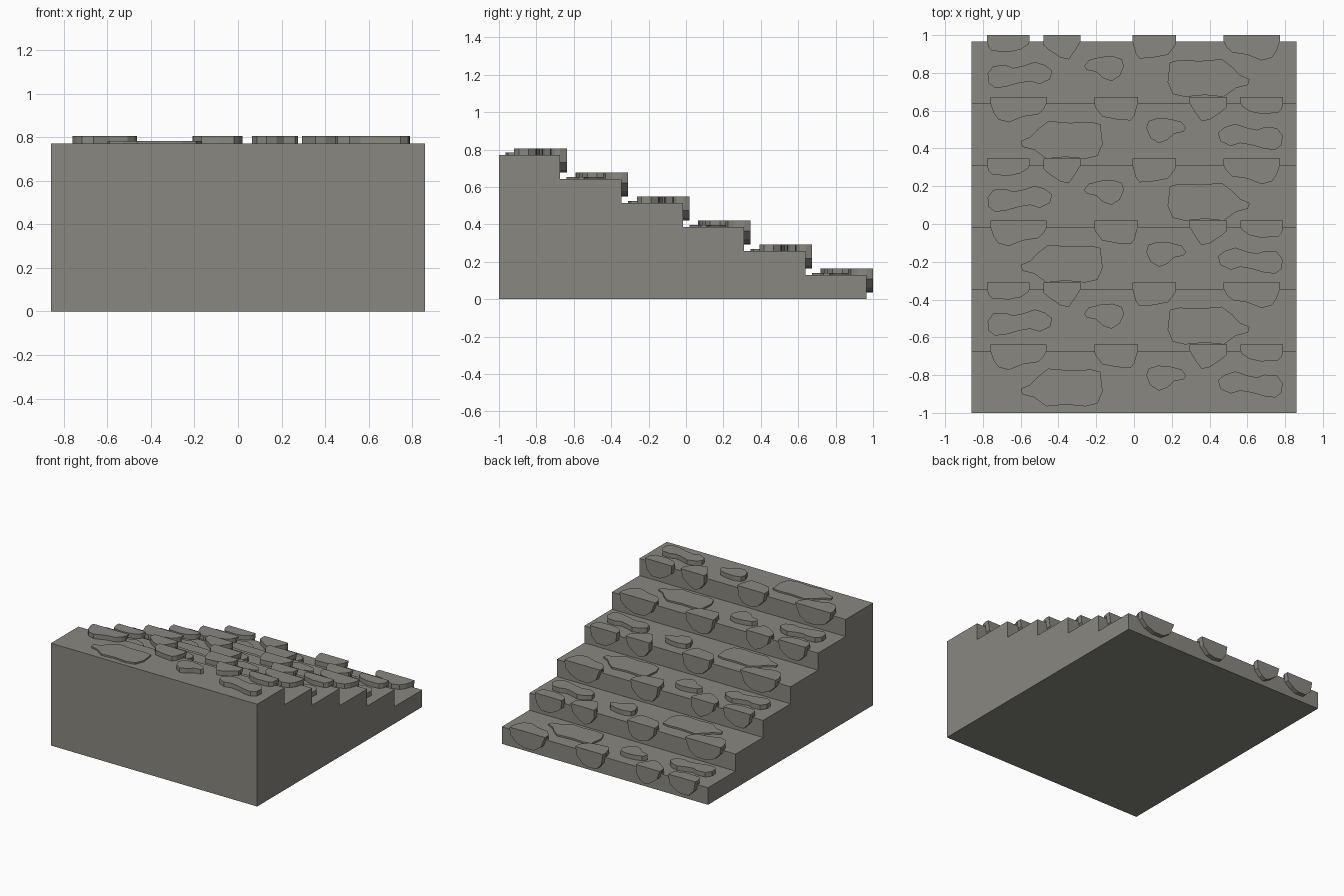
import bpy, bmesh

if "Cube" in bpy.data.objects:
    bpy.data.objects.remove(bpy.data.objects["Cube"])

# Single stone colour
mat = bpy.data.materials.new("weathered grey stone")
mat.diffuse_color = (0.25, 0.245, 0.215, 1)
mat.use_nodes = True
mat.node_tree.nodes["Principled BSDF"].inputs["Base Color"].default_value = mat.diffuse_color

STEPS, HALF_W = 6, 0.86
RISE, RUN = 0.1285, 0.3277
NOSE = 0.035   # how far stones stand out


def prism(bm, base, offset):
    """Extruded polygon from 3D base points."""
    a = [bm.verts.new(p) for p in base]
    b = [bm.verts.new([p[i] + offset[i] for i in range(3)]) for p in base]
    n = len(a)
    bm.faces.new(a)
    bm.faces.new(b[::-1])
    for i in range(n):
        bm.faces.new((a[i], b[i], b[(i + 1) % n], a[(i + 1) % n]))


def finish(bm, name):
    bmesh.ops.recalc_face_normals(bm, faces=bm.faces[:])
    me = bpy.data.meshes.new(name)
    bm.to_mesh(me)
    bm.free()
    me.materials.append(mat)
    bpy.context.collection.objects.link(bpy.data.objects.new(name, me))


# Stepped body: side profile extruded across the width
profile = [(0.966, 0), (-1.0, 0), (-1.0, STEPS * RISE)]
for k in range(STEPS, 0, -1):
    edge = 0.966 - (k - 1) * RUN
    profile += [(edge, k * RISE), (edge, (k - 1) * RISE)]
profile.pop()
bm = bmesh.new()
prism(bm, [(-HALF_W, y, z) for y, z in profile], (2 * HALF_W, 0, 0))
finish(bm, "stair_body")

# Loose tread stones: (height, outline as x, distance from step edge)
tread_stones = [
    (0.035, [(-.775, -.17), (-.745, -.13), (-.68, -.125), (-.64, -.14), (-.59, -.13),
             (-.525, -.108), (-.47, -.125), (-.433, -.155), (-.445, -.20), (-.50, -.225),
             (-.55, -.21), (-.61, -.22), (-.68, -.24), (-.735, -.246), (-.77, -.22)]),
    (0.035, [(-.264, -.13), (-.24, -.098), (-.18, -.082), (-.115, -.077), (-.065, -.093),
             (-.053, -.13), (-.075, -.182), (-.12, -.21), (-.165, -.193), (-.20, -.16), (-.25, -.15)]),
    (0.012, [(.19, -.11), (.24, -.098), (.35, -.103), (.465, -.093), (.52, -.135),
             (.56, -.177), (.612, -.20), (.603, -.23), (.54, -.246), (.475, -.293),
             (.375, -.283), (.27, -.293), (.205, -.278), (.178, -.214)]),
]

# Edge stones: left x, right x, curve on the tread, curve down the riser
edge_stones = [
    (-.778, -.553, [(-.56, -.015), (-.60, -.042), (-.66, -.055), (-.75, -.05), (-.77, -.03)],
     [(-.56, -.03), (-.60, -.06), (-.65, -.085), (-.72, -.085), (-.765, -.04)]),
    (-.48, -.283, [(-.31, -.045), (-.345, -.095), (-.39, -.085), (-.45, -.045), (-.478, -.02)],
     [(-.285, -.03), (-.32, -.075), (-.36, -.094), (-.41, -.07), (-.46, -.03)]),
    (-.008, .222, [(.218, -.02), (.18, -.07), (.10, -.085), (.03, -.09), (.01, -.065)],
     [(.21, -.03), (.16, -.08), (.10, -.094), (.04, -.085), (.005, -.04)]),
    (.475, .772, [(.755, -.05), (.73, -.085), (.675, -.10), (.60, -.07), (.52, -.058), (.49, -.03)],
     [(.765, -.02), (.72, -.065), (.65, -.09), (.57, -.09), (.51, -.05)]),
]

for k in range(1, STEPS + 1):
    top, edge = k * RISE, 0.966 - (k - 1) * RUN
    # every other step uses the mirrored layout
    fx = (lambda x: x) if k % 2 else (lambda x: 0.012 - x)
    bm = bmesh.new()
    for h, pts in tread_stones:
        prism(bm, [(fx(x), edge + v, top - .004) for x, v in pts], (0, 0, h + .004))
    finish(bm, f"tread_stones_{k}")
    bm = bmesh.new()
    for x0, x1, tread, riser in edge_stones:
        ends = [(x0, 0), (x1, 0)]
        prism(bm, [(fx(x), edge + v, top - .004) for x, v in ends + tread], (0, 0, NOSE + .004))
        ends = [(x0, NOSE), (x1, NOSE)]
        prism(bm, [(fx(x), edge, top + w) for x, w in ends + riser], (0, NOSE, 0))
    finish(bm, f"edge_stones_{k}")
